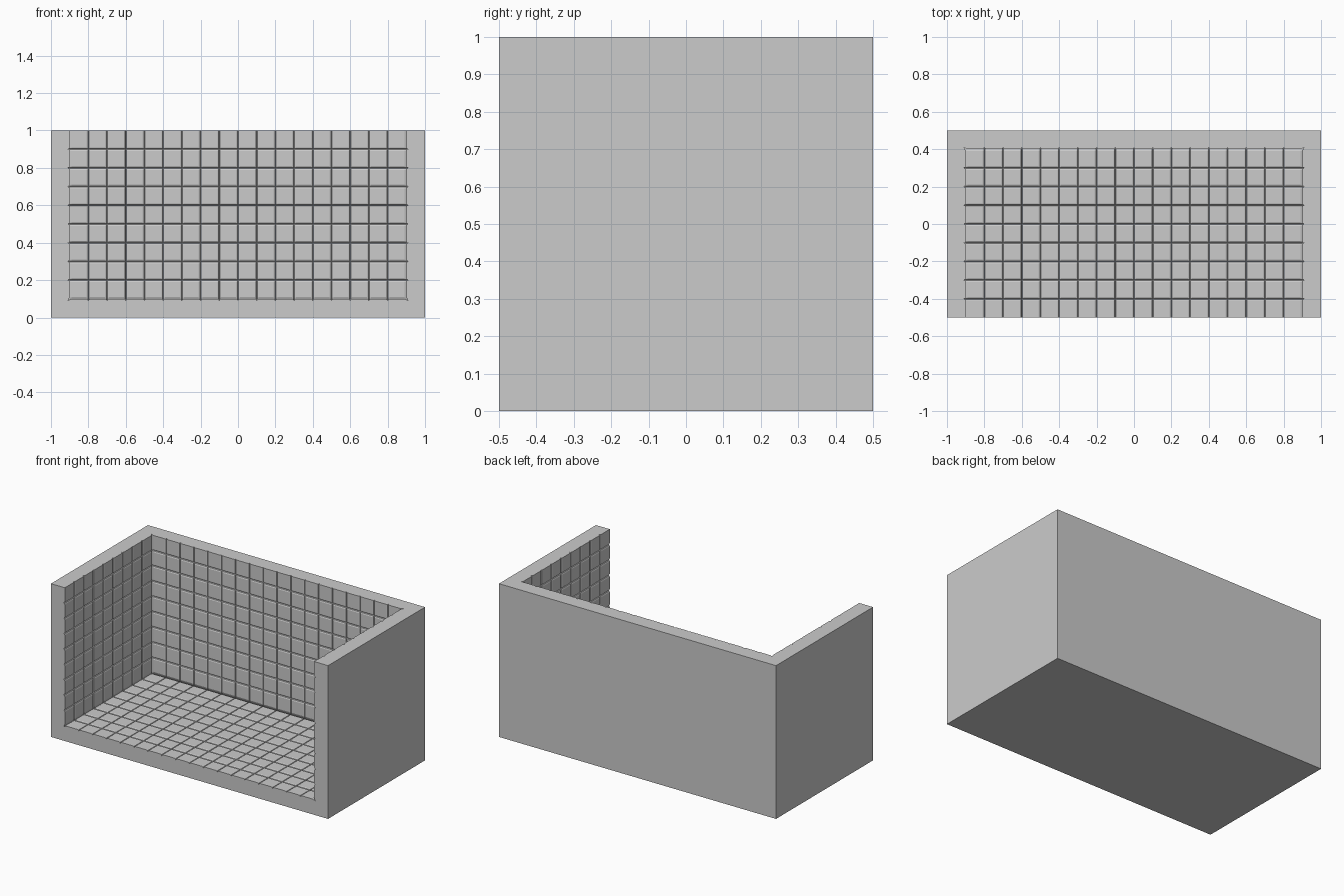
import bpy, bmesh, math

if "Cube" in bpy.data.objects:
    bpy.data.objects.remove(bpy.data.objects["Cube"])

R = 0.01                      # rounding radius of the tile edges
bm = bmesh.new()
cache = {}


def vert(p):
    key = tuple(round(c, 5) for c in p)
    if key not in cache:
        cache[key] = bm.verts.new(p)
    return cache[key]


def face(points):
    bm.faces.new([vert(p) for p in points])


def lines(k0, k1, rim=None):
    """(coordinate, groove depth) pairs across tiles k0..k1 of 0.1 each."""
    half = [(R * (1 - math.sin(a)), R * (1 - math.cos(a)))
            for a in (0, math.pi / 4, math.pi / 2)]
    out = []
    for k in range(k0, k1 + 1):
        if k == rim:
            out.append((k / 10, 0.0))
            continue
        for t, d in half:
            for s in ((-1, 1) if t > 1e-9 else (1,)):
                c = k / 10 + s * t
                if k0 / 10 - 1e-9 <= c <= k1 / 10 + 1e-9:
                    out.append((c, d))
    return sorted(out)


xs, ys, zs = lines(-9, 9), lines(-5, 4, rim=-5), lines(1, 10, rim=10)


def pos(x, y, z):
    """Push a point on the inner walls outward by its groove depth."""
    (px, dx), (py, dy), (pz, dz) = x, y, z
    qx, qy, qz = px, py, pz
    if abs(abs(px) - 0.9) < 1e-6:
        qx += math.copysign(max(dy, dz), px)
    if abs(py - 0.4) < 1e-6:
        qy += max(dx, dz)
    if abs(pz - 0.1) < 1e-6:
        qz -= max(dx, dy)
    return (qx, qy, qz)


def panel(us, vs, f):
    for u0, u1 in zip(us, us[1:]):
        for v0, v1 in zip(vs, vs[1:]):
            face([f(u0, v0), f(u1, v0), f(u1, v1), f(u0, v1)])


# Tiled inner surfaces: floor, back wall, two side walls
panel(xs, ys, lambda x, y: pos(x, y, zs[0]))
panel(xs, zs, lambda x, z: pos(x, ys[-1], z))
for side in (xs[0], xs[-1]):
    panel(ys, zs, lambda y, z: pos(side, y, z))

# Front rim and top rim, following the grooved inner edge
front = ([pos(xs[0], ys[0], z) for z in reversed(zs)]
         + [pos(x, ys[0], zs[0]) for x in xs[1:-1]]
         + [pos(xs[-1], ys[0], z) for z in zs])
face(front + [(1, -.5, 1), (1, -.5, 0), (-1, -.5, 0), (-1, -.5, 1)])
top = ([pos(xs[0], y, zs[-1]) for y in ys]
       + [pos(x, ys[-1], zs[-1]) for x in xs[1:-1]]
       + [pos(xs[-1], y, zs[-1]) for y in reversed(ys)])
face(top + [(1, -.5, 1), (1, .5, 1), (-1, .5, 1), (-1, -.5, 1)])

# Plain outer sides, back and underside
for s in (-1, 1):
    face([(s, -.5, 0), (s, .5, 0), (s, .5, 1), (s, -.5, 1)])
face([(-1, .5, 0), (1, .5, 0), (1, .5, 1), (-1, .5, 1)])
face([(-1, -.5, 0), (1, -.5, 0), (1, .5, 0), (-1, .5, 0)])

bmesh.ops.recalc_face_normals(bm, faces=bm.faces)
mesh = bpy.data.meshes.new("tiled_room")
bm.to_mesh(mesh)
bm.free()
room = bpy.data.objects.new("tiled_room", mesh)
bpy.context.collection.objects.link(room)
